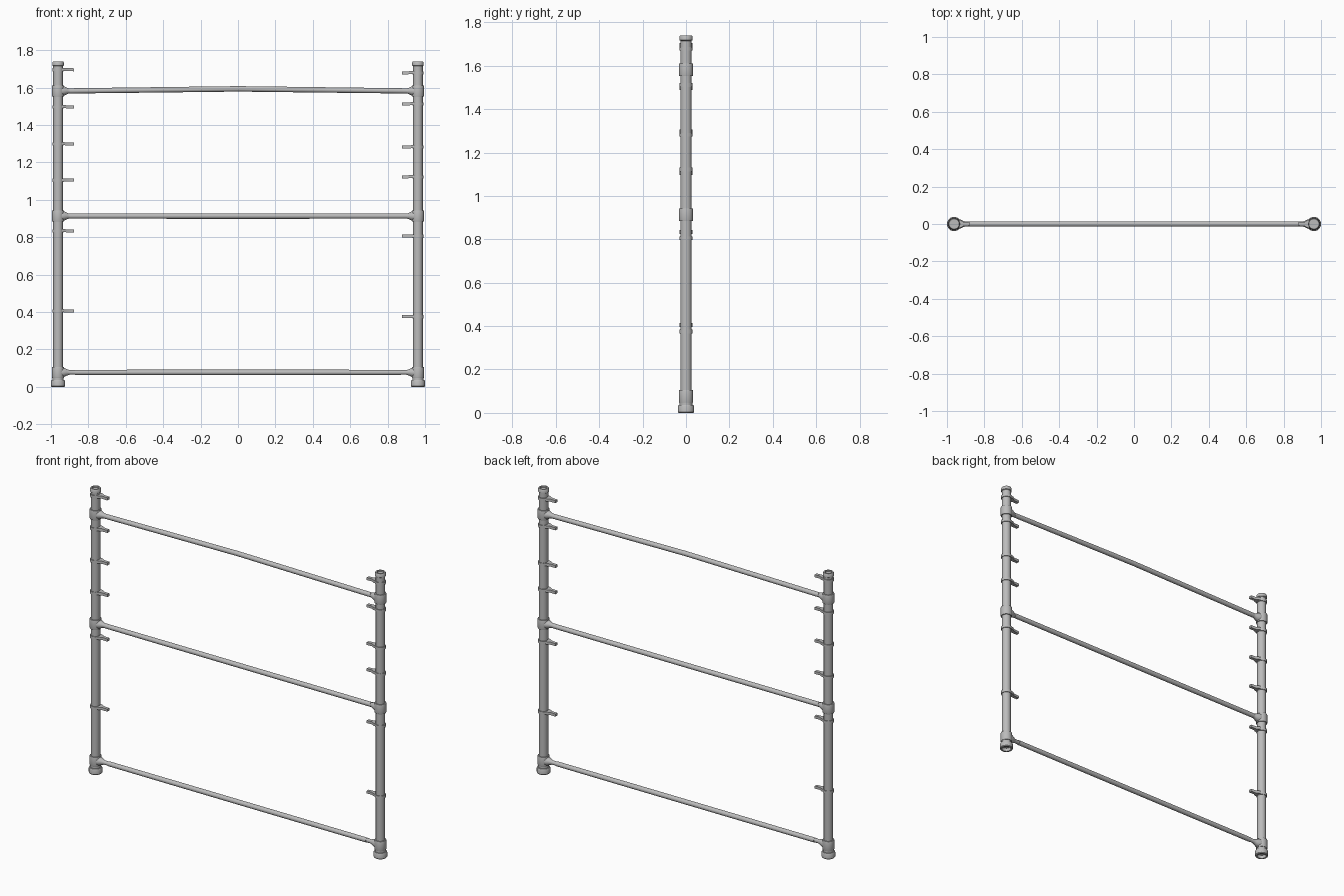
import bpy, bmesh, math
from mathutils import Matrix, Vector

cube = bpy.data.objects.get("Cube")
if cube:
    bpy.data.objects.remove(cube)

metal = bpy.data.materials.new("grey_metal")
metal.use_nodes = True
COLOUR = (0.5, 0.5, 0.5, 1)
metal.diffuse_color = COLOUR
metal.node_tree.nodes["Principled BSDF"].inputs["Base Color"].default_value = COLOUR

POST_X = 0.962
POST_R = 0.026
RAIL_HEIGHTS = {"lower": 0.077, "middle": 0.913, "upper": 1.582}
PEGS = {"right": (0.405, 0.833, 1.105, 1.298, 1.496, 1.695),
        "left": (0.375, 0.805, 1.122, 1.282, 1.512, 1.678)}


def finish(name, bm, location=(0, 0, 0), angle=35):
    """Turn a bmesh into a shaded, coloured object."""
    bmesh.ops.remove_doubles(bm, verts=bm.verts, dist=1e-5)
    bmesh.ops.recalc_face_normals(bm, faces=bm.faces)
    mesh = bpy.data.meshes.new(name)
    bm.to_mesh(mesh)
    bm.free()
    mesh.materials.append(metal)
    obj = bpy.data.objects.new(name, mesh)
    obj.location = location
    bpy.context.collection.objects.link(obj)
    bpy.ops.object.select_all(action='DESELECT')
    obj.select_set(True)
    bpy.context.view_layer.objects.active = obj
    bpy.ops.object.shade_smooth_by_angle(angle=math.radians(angle))
    return obj


def lathe(bm, profile, steps=24, turn=Matrix()):
    """Spin a list of (radius, height) around z, then turn it."""
    verts = [bm.verts.new((r, 0, h)) for r, h in profile]
    edges = [bm.edges.new(pair) for pair in zip(verts, verts[1:])]
    spun = bmesh.ops.spin(bm, geom=verts + edges, cent=(0, 0, 0), axis=(0, 0, 1),
                          angle=math.tau, steps=steps, use_merge=True)
    touched = set(verts)
    for face in {f for v in verts for f in v.link_faces}:
        touched.update(face.verts)
    todo = list(touched)
    while todo:
        for edge in todo.pop().link_edges:
            for v in edge.verts:
                if v not in touched:
                    touched.add(v)
                    todo.append(v)
    bmesh.ops.transform(bm, matrix=turn, verts=[v for v in touched if v.is_valid])


def slab(bm, outline, z_root, z_tip, thick):
    """Extrude a plan outline whose height slopes from root to tip."""
    first, last = outline[0][0], outline[-1][0]
    loop = outline + [(x, -w) for x, w in reversed(outline)]

    def ring(offset):
        return [bm.verts.new((x, w, z_root + (z_tip - z_root) * (abs(x) - abs(first))
                              / (abs(last) - abs(first)) + offset)) for x, w in loop]
    low, high = ring(-thick / 2), ring(thick / 2)
    bm.faces.new(low)
    bm.faces.new(high)
    n = len(loop)
    for i in range(n):
        j = (i + 1) % n
        bm.faces.new((low[i], low[j], high[j], high[i]))


for side, sign in (("right", -1), ("left", 1)):
    x = sign * POST_X
    inward = Matrix.Rotation(-sign * math.pi / 2, 4, 'Y')

    # Upright tube
    bm = bmesh.new()
    lathe(bm, [(0, 0.03), (POST_R, 0.03), (POST_R, 1.72), (0, 1.72)])
    finish(f"{side}_post", bm, (x, 0, 0))

    # Open foot cup with a neck
    bm = bmesh.new()
    lathe(bm, [(0, 0.02), (0.026, 0.02), (0.026, 0), (0.035, 0), (0.038, 0.004),
               (0.038, 0.03), (0.035, 0.036), (0.029, 0.036), (0.029, 0.052), (0, 0.052)])
    finish(f"{side}_foot", bm, (x, 0, 0))

    # Rimmed top cap
    bm = bmesh.new()
    lathe(bm, [(0.026, 1.715), (0.031, 1.718), (0.031, 1.733), (0.027, 1.74),
               (0.019, 1.74), (0.019, 1.732), (0, 1.732)])
    finish(f"{side}_top_cap", bm, (x, 0, 0))

    # Sleeves with a flared socket for each rail
    for level, z in RAIL_HEIGHTS.items():
        bm = bmesh.new()
        lathe(bm, [(0.025, -0.029), (0.032, -0.029), (0.033, -0.026), (0.033, 0.026),
                   (0.032, 0.029), (0.025, 0.029)])
        lathe(bm, [(0.027, 0.018), (0.025, 0.032), (0.017, 0.048), (0.012, 0.062),
                   (0.012, 0.1)], 16, inward)
        finish(f"{side}_{level}_sleeve", bm, (x, 0, z))

    # Clip pegs: a ring round the post and a tapered tongue
    for i, z in enumerate(PEGS[side]):
        bm = bmesh.new()
        lathe(bm, [(0.025, -0.009), (0.03, -0.009), (0.03, 0.009), (0.025, 0.009)])
        tongue = [(0.022, 0.022), (0.036, 0.019), (0.05, 0.01), (0.086, 0.009)]
        slab(bm, [(-sign * d, w) for d, w in tongue], 0.002, 0, 0.016)
        finish(f"{side}_peg_{i + 1}", bm, (x, 0, z))

# Horizontal rails; the upper one bows up slightly
for level, z in RAIL_HEIGHTS.items():
    bm = bmesh.new()
    half = 0.872 if level == "lower" else 0.9
    lathe(bm, [(0, -half), (0.014, -half), (0.0145, -0.3), (0.0145, 0),
               (0.0145, 0.3), (0.014, half), (0, half)], 16,
          Matrix.Rotation(math.pi / 2, 4, 'Y'))
    if level == "upper":
        for v in bm.verts:
            v.co.z += 0.011 * (1 - abs(v.co.x) / half)
    finish(f"{level}_rail", bm, (0, 0, z))
